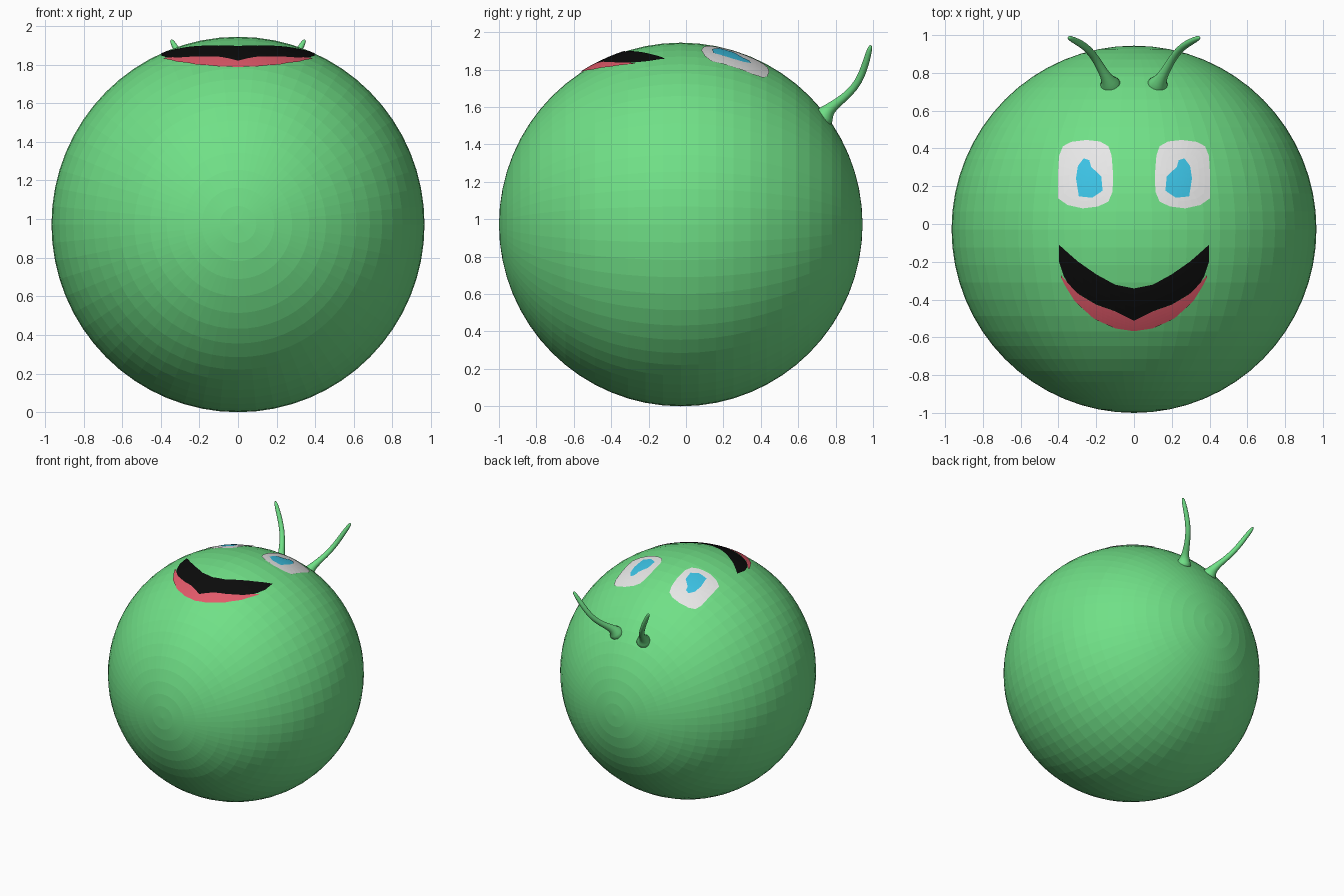
import bpy, bmesh, math
from mathutils import Vector, Matrix

if "Cube" in bpy.data.objects:
    bpy.data.objects.remove(bpy.data.objects["Cube"])

C = Vector((0, -0.028, 0.972))      # body centre
R = Vector((0.966, 0.972, 0.972))   # body radii


def material(name, rgb):
    lin = [((v / 255 + 0.055) / 1.055) ** 2.4 if v > 10 else v / 255 / 12.92 for v in rgb]
    m = bpy.data.materials.new(name)
    m.diffuse_color = (*lin, 1)
    m.use_nodes = True
    m.node_tree.nodes["Principled BSDF"].inputs["Base Color"].default_value = m.diffuse_color
    return m


GREEN = material("green skin", (112, 224, 135))
WHITE = material("eye white", (232, 232, 232))
BLUE = material("iris blue", (60, 194, 228))
BLACK = material("mouth black", (11, 11, 11))
PINK = material("tongue pink", (226, 90, 106))


def finish(bm, name, mat, smooth=False):
    me = bpy.data.meshes.new(name)
    bm.to_mesh(me)
    bm.free()
    me.materials.append(mat)
    for p in me.polygons:
        p.use_smooth = smooth
    ob = bpy.data.objects.new(name, me)
    bpy.context.collection.objects.link(ob)
    return ob


def on_body(x, y, lift):
    """Point on top of the body, raised a little along the normal."""
    dx, dy = x / R.x, (y - C.y) / R.y
    d = Vector((dx * R.x, dy * R.y, R.z * math.sqrt(1 - dx * dx - dy * dy)))
    return C + d + d.normalized() * lift


def lerp_line(pts, n):
    """Resample a polyline given left to right at n + 1 even x steps."""
    out = []
    for i in range(n + 1):
        x = pts[0][0] + (pts[-1][0] - pts[0][0]) * i / n
        for a, b in zip(pts, pts[1:]):
            if x <= b[0] + 1e-6:
                t = (x - a[0]) / (b[0] - a[0])
                out.append((x, a[1] + (b[1] - a[1]) * t))
                break
    return out


def band(name, upper, lower, lift, mat, rows=5, n=16):
    """Mirrored strip between two curves, laid on the body."""
    bm = bmesh.new()
    up, lo = lerp_line(upper, n), lerp_line(lower, n)
    for s in (1, -1):
        grid = [[bm.verts.new(on_body(s * (u[0] + (l[0] - u[0]) * j / rows),
                                      u[1] + (l[1] - u[1]) * j / rows, lift))
                 for j in range(rows + 1)] for u, l in zip(up, lo)]
        for a, b in zip(grid, grid[1:]):
            for j in range(rows):
                q = [a[j], a[j + 1], b[j + 1], b[j]]
                bm.faces.new(q if s > 0 else q[::-1])
    bmesh.ops.remove_doubles(bm, verts=bm.verts, dist=1e-5)
    return finish(bm, name, mat)


def patch(name, outline, side, lift, mat, rings=5):
    """Filled outline laid on the body as concentric rings (outline clockwise)."""
    bm = bmesh.new()
    n = len(outline)
    pts = []
    for i in range(n):
        a, b = outline[i], outline[(i + 1) % n]
        pts += [a, ((a[0] + b[0]) / 2, (a[1] + b[1]) / 2)]
    cx = sum(p[0] for p in pts) / len(pts)
    cy = sum(p[1] for p in pts) / len(pts)
    loops = [[bm.verts.new(on_body(side * (cx + (p[0] - cx) * k / rings),
                                   cy + (p[1] - cy) * k / rings, lift)) for p in pts]
             for k in range(1, rings + 1)]
    mid = bm.verts.new(on_body(side * cx, cy, lift))
    m = len(pts)
    for i in range(m):
        j = (i + 1) % m
        faces = [[mid, loops[0][j], loops[0][i]]]
        faces += [[a[i], a[j], b[j], b[i]] for a, b in zip(loops, loops[1:])]
        for f in faces:
            bm.faces.new(f)
    bm.normal_update()
    for f in bm.faces:
        if f.normal.z < 0:
            f.normal_flip()
    return finish(bm, name, mat)


def antenna(name, path, side):
    """Tapered curved tube through (x, y, z, radius) points."""
    bm = bmesh.new()
    pts = [Vector((side * p[0], p[1], p[2])) for p in path]
    k, loops = 10, []
    for i, p in enumerate(pts):
        d = pts[min(i + 1, len(pts) - 1)] - pts[max(i - 1, 0)]
        rot = d.to_track_quat('Z', 'Y')
        loops.append([bm.verts.new(p + rot @ Vector((math.cos(a), math.sin(a), 0)) * path[i][3])
                      for a in (2 * math.pi * q / k for q in range(k))])
    for a, b in zip(loops, loops[1:]):
        for q in range(k):
            r = (q + 1) % k
            bm.faces.new([a[q], a[r], b[r], b[q]])
    bm.faces.new(loops[-1])
    bm.faces.new(loops[0][::-1])
    bmesh.ops.recalc_face_normals(bm, faces=bm.faces)
    ob = finish(bm, name, GREEN, True)
    ob.modifiers.new("round", 'SUBSURF').levels = 1


# Body: round ball with its poles at front and back
bm = bmesh.new()
bmesh.ops.create_uvsphere(bm, u_segments=64, v_segments=32, radius=1,
                          matrix=Matrix.Translation(C) @ Matrix.Diagonal((*R, 1))
                          @ Matrix.Rotation(math.pi / 2, 4, 'X'))
finish(bm, "body", GREEN)

# Mouth: black smile over a pink tongue
smile_top = [(0, -.34), (.1, -.32), (.2, -.265), (.3, -.195), (.395, -.11)]
smile_low = [(0, -.51), (.1, -.46), (.2, -.425), (.3, -.365), (.36, -.305), (.395, -.20)]
tongue_low = [(0, -.565), (.1, -.55), (.21, -.50), (.31, -.41), (.36, -.33), (.385, -.28)]
tongue_top = [(0, -.51), (.1, -.46), (.2, -.425), (.3, -.365), (.385, -.27)]
band("mouth", smile_top, smile_low, 0.004, BLACK)
band("tongue", tongue_top, tongue_low, 0.005, PINK)

# Eyes and antennae, mirrored
eye = [(.118, .36), (.135, .41), (.18, .435), (.25, .443), (.33, .433), (.375, .41), (.395, .36),
       (.402, .25), (.40, .135), (.35, .10), (.27, .082), (.19, .092), (.135, .118), (.113, .17), (.11, .26)]
iris = [(.225, .30), (.235, .335), (.265, .345), (.295, .305), (.305, .24), (.29, .145),
        (.22, .138), (.165, .175), (.172, .25)]
stalk = [(.12, .72, 1.52, .075), (.13, .745, 1.565, .05), (.143, .77, 1.592, .032), (.168, .815, 1.627, .025),
         (.20, .87, 1.67, .022), (.24, .925, 1.735, .021), (.285, .957, 1.82, .02),
         (.325, .977, 1.89, .017), (.342, .985, 1.92, .012), (.347, .988, 1.93, .005)]
for label, s in (("right", 1), ("left", -1)):
    patch(label + "_eye", eye, s, 0.004, WHITE)
    patch(label + "_iris", iris, s, 0.007, BLUE)
    antenna(label + "_antenna", stalk, s)
